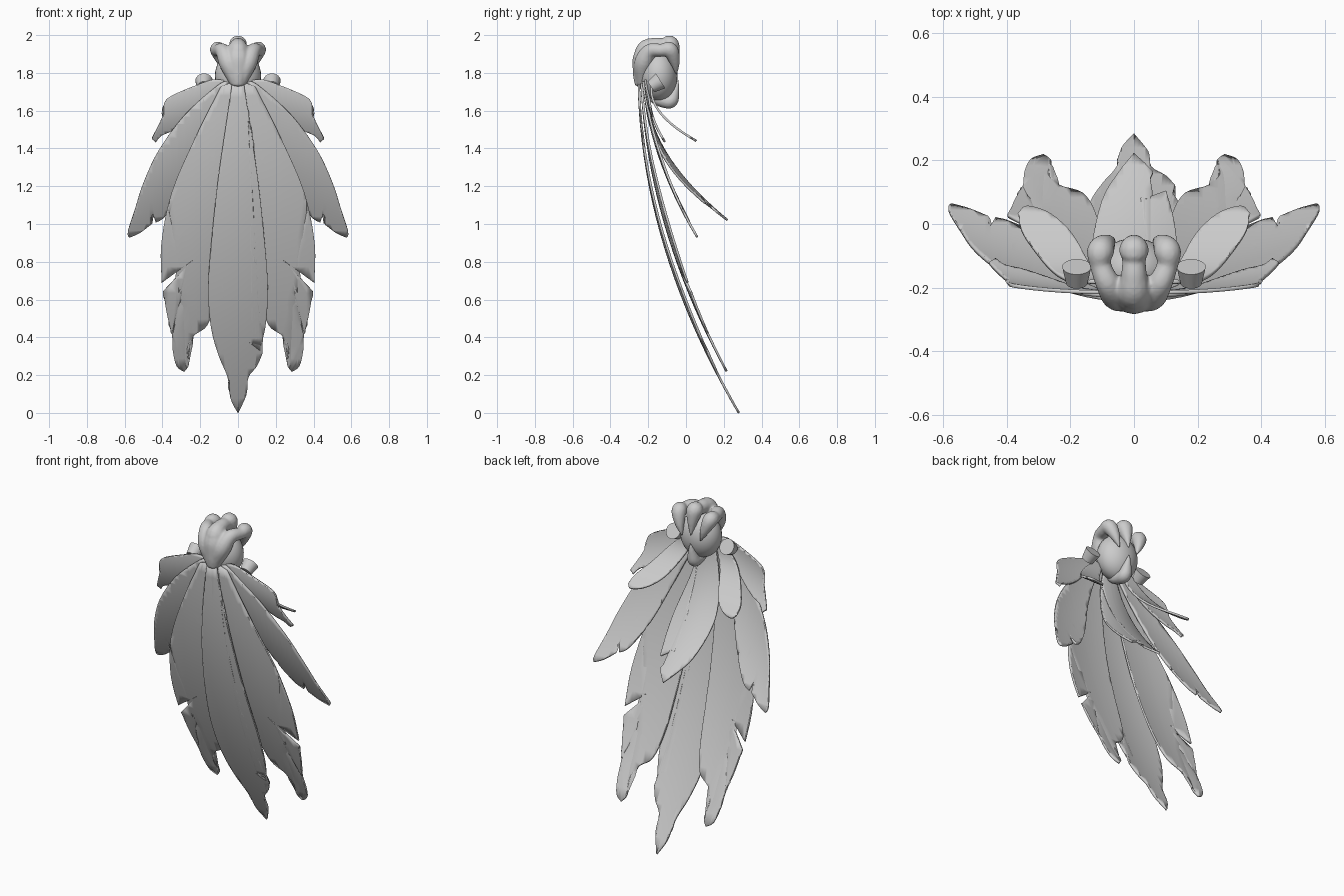
import bpy, bmesh, math
from mathutils import Vector

if "Cube" in bpy.data.objects:
    bpy.data.objects.remove(bpy.data.objects["Cube"])


def spline(a, b, c, d, t):
    return 0.5 * (2*b + (c - a)*t + (2*a - 5*b + 4*c - d)*t*t + (3*b - a - 3*c + d)*t**3)


def make_object(name, bm, angle=40):
    bmesh.ops.recalc_face_normals(bm, faces=bm.faces)
    me = bpy.data.meshes.new(name)
    bm.to_mesh(me)
    bm.free()
    ob = bpy.data.objects.new(name, me)
    bpy.context.collection.objects.link(ob)
    bpy.ops.object.select_all(action='DESELECT')
    ob.select_set(True)
    bpy.context.view_layer.objects.active = ob
    bpy.ops.object.shade_smooth_by_angle(angle=math.radians(angle))
    return ob


def smooth_outline(pts):
    """Round the gentle points of an outline, keep sharp corners and notches."""
    p = [Vector(q) for q in pts]
    n = len(p)
    sharp = [(p[i] - p[i-1]).angle(p[(i+1) % n] - p[i]) > 0.75 for i in range(n)]
    out = []
    for i in range(n):
        b, c = p[i], p[(i+1) % n]
        a = b if sharp[i] else p[i-1]
        d = c if sharp[(i+1) % n] else p[(i+2) % n]
        out += [spline(a, b, c, d, k / 4) for k in range(4)]
    return out


def feather(name, outline, bend, root, tip, side=1, camber=1.2):
    """Outline in x,z; bend gives three (z, y) points of the side curve."""
    bm = bmesh.new()
    face = bm.faces.new([bm.verts.new((q.x, 0, q.y)) for q in smooth_outline(outline)])
    bmesh.ops.triangulate(bm, faces=[face])
    zs = [v.co.z for v in bm.verts]
    xs = [v.co.x for v in bm.verts]
    for lo, hi, n, no in ((min(zs), max(zs), 22, Vector((0, 0, 1))), (min(xs), max(xs), 8, Vector((1, 0, 0)))):
        for i in range(1, n):
            bmesh.ops.bisect_plane(bm, geom=bm.verts[:] + bm.edges[:] + bm.faces[:],
                                   plane_co=no * (lo + (hi - lo) * i / n), plane_no=no)
    (z0, y0), (z1, y1), (z2, y2) = bend
    r = Vector(root)
    axis = (Vector(tip) - r).normalized()
    for v in bm.verts:
        x, z = v.co.x, v.co.z
        y = (y0*(z-z1)*(z-z2)/((z0-z1)*(z0-z2)) + y1*(z-z0)*(z-z2)/((z1-z0)*(z1-z2))
             + y2*(z-z0)*(z-z1)/((z2-z0)*(z2-z1)))
        d = (x - r.x) * axis.y - (z - r.y) * axis.x
        v.co = (x * side, y + camber * d * d, z)
    ob = make_object(name, bm)
    mod = ob.modifiers.new("thickness", 'SOLIDIFY')
    mod.thickness = 0.012
    mod.offset = 0
    return ob


def tube(bm, pts, sides=14):
    """Closed tapering tube through (x, y, z, radius) points."""
    p = [Vector(q) for q in pts]
    p = [2*p[0] - p[1]] + p + [2*p[-1] - p[-2]]
    path = [spline(*p[i:i+4], k / 6) for i in range(len(p) - 3) for k in range(6)] + [p[-2]]
    rings = []
    for i, q in enumerate(path):
        t = (path[min(i+1, len(path)-1)].xyz - path[max(i-1, 0)].xyz).normalized()
        u = t.cross(Vector((1, 0.02, 0.01))).normalized()
        w = t.cross(u)
        rings.append([bm.verts.new(q.xyz + max(q.w, 0.004) * (u*math.cos(a) + w*math.sin(a)))
                      for a in (2*math.pi*k/sides for k in range(sides))])
    for a, b in zip(rings, rings[1:]):
        for k in range(sides):
            bm.faces.new((a[k], a[(k+1) % sides], b[(k+1) % sides], b[k]))
    bm.faces.new(rings[0])
    bm.faces.new(rings[-1])


# Long centre feather with one notch
feather("centre_feather",
        [(.03, 1.75), (.06, 1.55), (.11, 1.2), (.15, .8), (.157, .62), (.145, .46), (.12, .36), (.06, .375),
         (.13, .32), (.1, .25), (.055, .19), (.045, .1), (0, 0), (-.04, .08), (-.055, .19), (-.1, .3),
         (-.14, .44), (-.157, .62), (-.15, .8), (-.11, 1.2), (-.06, 1.55), (-.03, 1.75)],
        ((1.74, -.25), (1.0, -.145), (0, .28)), (0, 1.75), (0, 0), 1, 0.5)

# Middle feather hanging behind, under the egg
feather("back_feather",
        [(.04, 1.72), (.09, 1.5), (.13, 1.32), (.125, 1.2), (.1, 1.11), (.015, 1.16), (.06, 1.065), (0, 1.02),
         (-.05, 1.07), (-.1, 1.14), (-.13, 1.28), (-.12, 1.4), (-.09, 1.53), (-.04, 1.72)],
        ((1.72, -.21), (1.32, -.07), (1.02, .22)), (0, 1.7), (0, 1), 1, -1.5)

# Paired feathers, from the longest to the shortest
LONG = [(.03, 1.75), (.09, 1.73), (.23, 1.45), (.35, 1.17), (.405, .9), (.403, .69), (.24, .81), (.395, .645),
        (.375, .52), (.35, .42), (.345, .33), (.325, .25), (.285, .22), (.26, .26), (.27, .34), (.235, .41),
        (.16, .47), (.12, .62), (.1, .85), (.07, 1.3)]
OUTER = [(.05, 1.75), (.1, 1.74), (.28, 1.58), (.42, 1.39), (.5, 1.22), (.545, 1.08), (.583, .96), (.575, .93),
         (.52, .955), (.46, 1.0), (.455, 1.065), (.435, 1.01), (.38, 1.05), (.29, 1.2), (.2, 1.42), (.1, 1.65)]
UPPER = [(.07, 1.76), (.13, 1.765), (.22, 1.735), (.35, 1.68), (.39, 1.64), (.4, 1.57), (.455, 1.455),
         (.435, 1.435), (.405, 1.47), (.34, 1.5), (.25, 1.57), (.15, 1.68)]
INNER = [(.07, 1.72), (.13, 1.74), (.22, 1.65), (.3, 1.55), (.355, 1.485), (.36, 1.45), (.335, 1.44),
         (.26, 1.455), (.19, 1.5), (.14, 1.58)]
for s, word in ((-1, "left"), (1, "right")):
    feather(word + "_long_feather", LONG, ((1.74, -.235), (1.0, -.11), (.22, .215)), (.06, 1.74), (.29, .22), s, 0.4)
    feather(word + "_outer_feather", OUTER, ((1.74, -.225), (1.3, -.12), (.93, .06)), (.08, 1.74), (.56, .93), s, 0.6)
    feather(word + "_upper_feather", UPPER, ((1.76, -.215), (1.6, -.19), (1.44, -.115)), (.1, 1.75), (.45, 1.44), s, 0.8)
    feather(word + "_inner_feather", INNER, ((1.74, -.18), (1.55, -.1), (1.44, .055)), (.1, 1.73), (.35, 1.44), s, 0)

    # Round pegs beside the claw
    bm = bmesh.new()
    bmesh.ops.create_cone(bm, cap_ends=True, segments=24, radius1=.034, radius2=.046, depth=.06)
    peg = make_object(word + "_peg", bm)
    peg.location = (s * .18, -.16, 1.742)
    peg.rotation_euler = (math.radians(-58), 0, 0)

# Egg held by the claw
bm = bmesh.new()
bmesh.ops.create_uvsphere(bm, u_segments=32, v_segments=20, radius=1)
for v in bm.verts:
    v.co = (v.co.x * .122, v.co.y * .1 - .145, v.co.z * .135 + 1.785)
make_object("egg", bm, 60)

# Claw: palm, three curling upper fingers and a lower thumb, fused by a remesh
bm = bmesh.new()
tube(bm, [(0, -.235, 1.73, .035), (0, -.232, 1.79, .05), (0, -.215, 1.86, .07), (0, -.2, 1.92, .06), (0, -.19, 1.95, .03)])
for s in (-1, 1):
    tube(bm, [(s*.015, -.235, 1.75, .03), (s*.05, -.225, 1.85, .05), (s*.08, -.19, 1.915, .04),
              (s*.105, -.13, 1.92, .034), (s*.105, -.085, 1.92, .043), (s*.085, -.06, 1.86, .028), (s*.06, -.05, 1.79, .004)])
tube(bm, [(0, -.23, 1.8, .04), (0, -.215, 1.91, .055), (0, -.165, 1.945, .042), (0, -.11, 1.945, .038),
          (0, -.085, 1.95, .048), (0, -.065, 1.9, .033), (0, -.045, 1.81, .004)])
tube(bm, [(0, -.225, 1.74, .03), (0, -.17, 1.675, .034), (0, -.11, 1.65, .037), (0, -.078, 1.655, .038),
          (0, -.06, 1.7, .026), (0, -.04, 1.765, .004)])
claw = make_object("claw", bm, 60)
mod = claw.modifiers.new("fuse", 'REMESH')
mod.mode = 'VOXEL'
mod.voxel_size = .007
mod.use_smooth_shade = True
mod = claw.modifiers.new("soften", 'SMOOTH')
mod.iterations = 4
